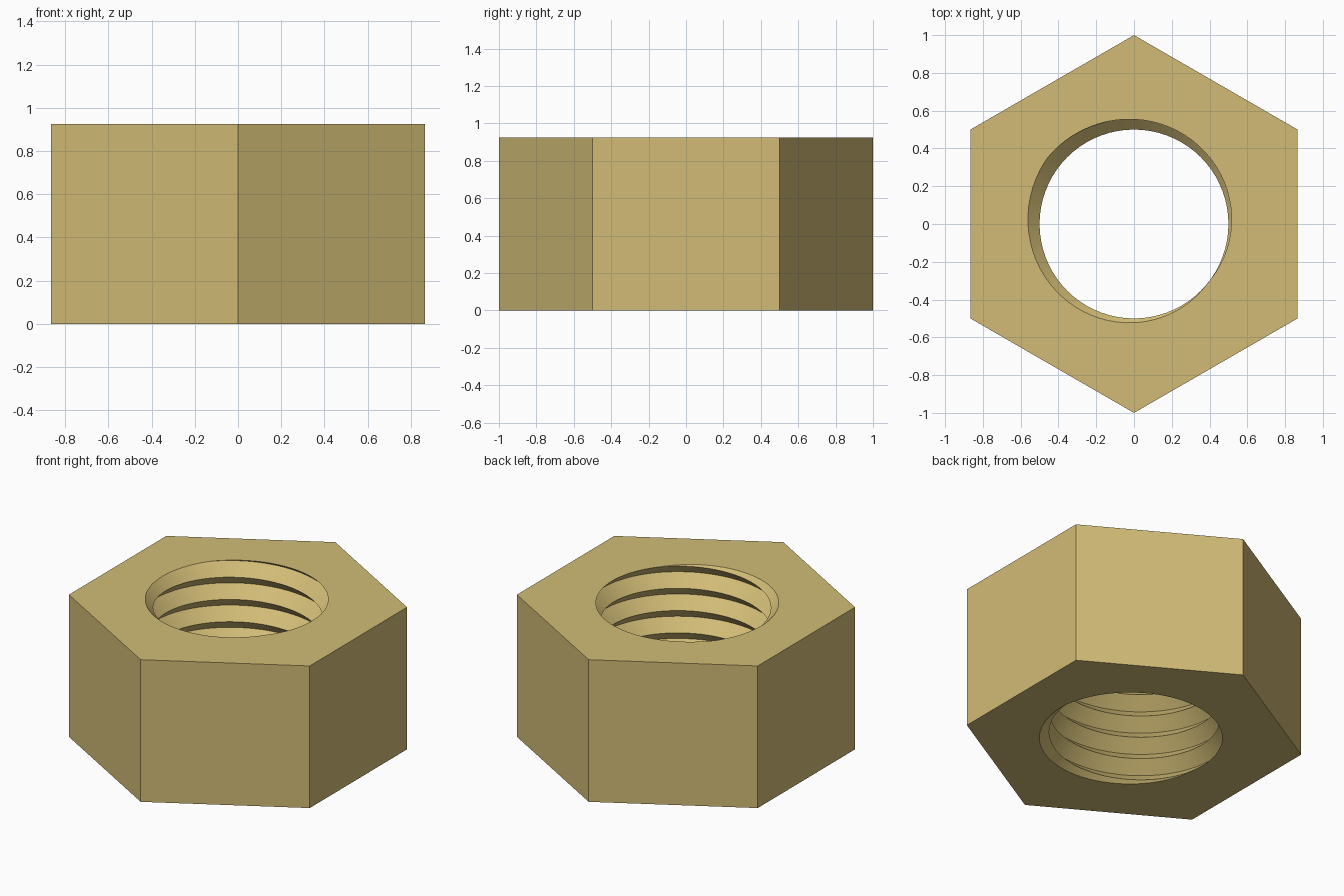
import bpy, bmesh, math

cube = bpy.data.objects.get("Cube")
if cube:
    bpy.data.objects.remove(cube, do_unlink=True)

HEIGHT = 0.924
PITCH = 0.1448          # rise of the thread per turn
R_CREST, R_ROOT = 0.5, 0.577
SEGMENTS = 72
ROOT_ANGLE = 143 / 360  # where the groove meets the top face, in turns

brass = bpy.data.materials.new("brass")
brass.use_nodes = True
colour = (0.64, 0.50, 0.18, 1)
brass.diffuse_color = colour
brass.node_tree.nodes["Principled BSDF"].inputs["Base Color"].default_value = colour

bm = bmesh.new()

# Right-handed V thread, longer than the nut at both ends
z_start = HEIGHT - PITCH * (ROOT_ANGLE + 8)
ROWS = 21
grid = []
for i in range(SEGMENTS):
    turn = i / SEGMENTS
    a = math.tau * turn
    column = []
    for j in range(ROWS + 2):
        r = R_CREST if j % 2 else R_ROOT
        z = z_start + PITCH * (turn + j / 2)
        column.append(bm.verts.new((r * math.cos(a), r * math.sin(a), z)))
    grid.append(column)


def thread_vert(i, j):
    # One full turn climbs two rows: root to crest to root
    return grid[i % SEGMENTS][j + 2 * (i // SEGMENTS)]


for i in range(SEGMENTS):
    for j in range(ROWS - 1):
        bm.faces.new((thread_vert(i, j), thread_vert(i, j + 1),
                      thread_vert(i + 1, j + 1), thread_vert(i + 1, j)))

# Trim the thread flush with the bottom and top
for z, direction in ((0, -1), (HEIGHT, 1)):
    bmesh.ops.bisect_plane(bm, geom=bm.verts[:] + bm.edges[:] + bm.faces[:], dist=1e-6,
                           plane_co=(0, 0, z), plane_no=(0, 0, direction), clear_outer=True)
bmesh.ops.delete(bm, geom=[v for v in bm.verts if not v.link_faces], context='VERTS')

# Hexagonal end faces around the threaded hole
rings = []
for z in (0, HEIGHT):
    rim = [e for e in bm.edges if e.is_boundary
           and all(abs(v.co.z - z) < 1e-4 for v in e.verts)]
    ring = [bm.verts.new((math.sin(math.tau * k / 6), math.cos(math.tau * k / 6), z))
            for k in range(6)]
    outline = [bm.edges.new((ring[k], ring[(k + 1) % 6])) for k in range(6)]
    bmesh.ops.triangle_fill(bm, use_beauty=True, edges=rim + outline, normal=(0, 0, 1))
    rings.append(ring)

# Six flat sides
low, high = rings
for k in range(6):
    n = (k + 1) % 6
    bm.faces.new((low[k], low[n], high[n], high[k]))

bmesh.ops.recalc_face_normals(bm, faces=bm.faces[:])
mesh = bpy.data.meshes.new("hex_nut")
bm.to_mesh(mesh)
bm.free()
mesh.materials.append(brass)
nut = bpy.data.objects.new("hex_nut", mesh)
bpy.context.collection.objects.link(nut)

# Smooth thread flanks, crisp ridges and flats
bpy.ops.object.select_all(action='DESELECT')
nut.select_set(True)
bpy.context.view_layer.objects.active = nut
bpy.ops.object.shade_smooth_by_angle(angle=math.radians(30))
